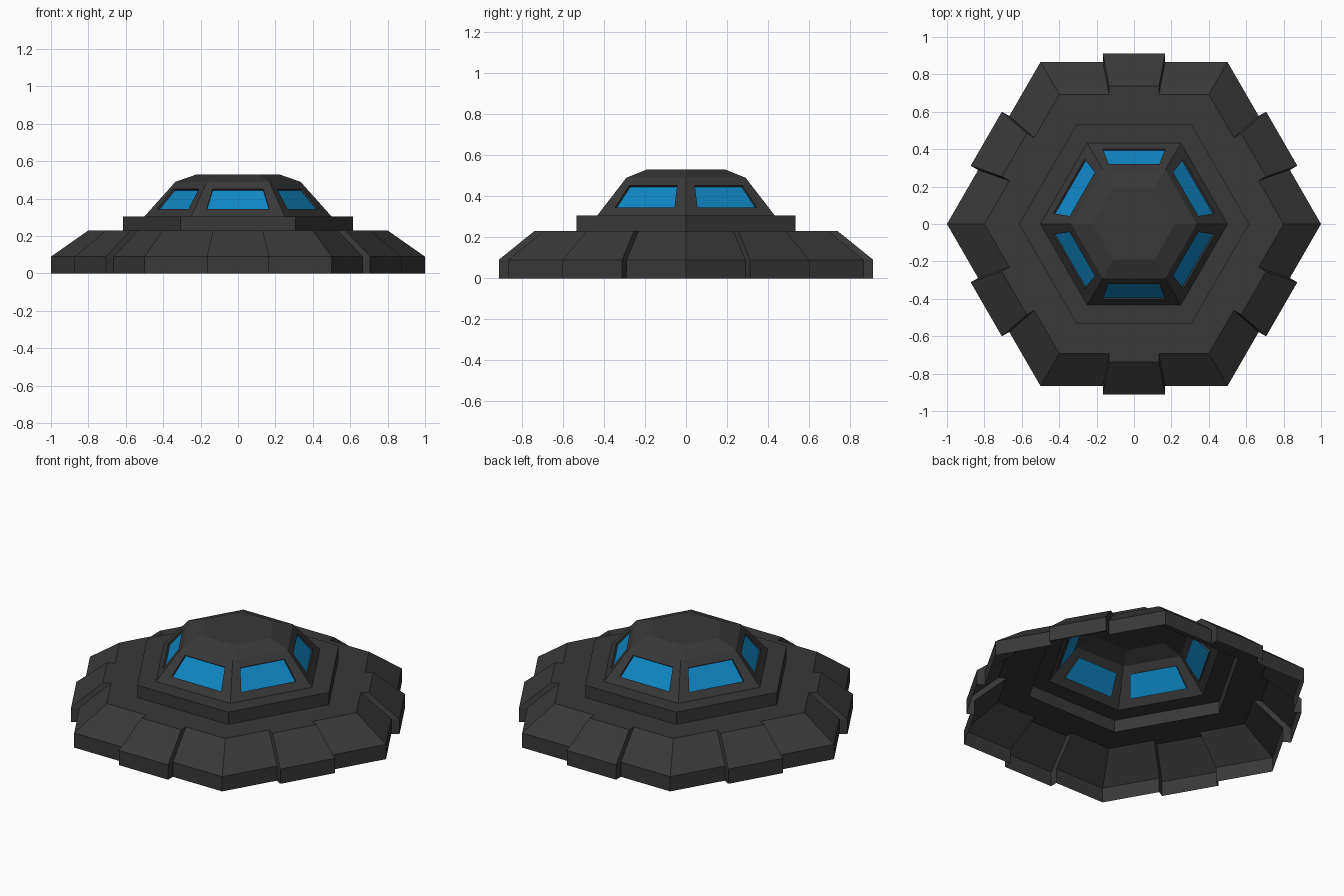
import bpy, bmesh, math
from mathutils import Matrix, Vector

old = bpy.data.objects.get("Cube")
if old:
    bpy.data.objects.remove(old)

APO = math.sqrt(3) / 2  # hexagon apothem for a radius of 1


def material(name, color):
    mat = bpy.data.materials.new(name)
    mat.use_nodes = True
    mat.diffuse_color = (*color, 1)
    mat.node_tree.nodes["Principled BSDF"].inputs["Base Color"].default_value = (*color, 1)
    return mat


hull_grey = material("hull grey", (0.04, 0.04, 0.04))
glass_blue = material("glass blue", (0.005, 0.24, 0.55))


def hex_part(name, side_faces, mat, cap=None):
    """Repeat one side's faces, given as (along, outward, up), around six sides."""
    bm = bmesh.new()
    for k in range(6):
        turn = Matrix.Rotation(k * math.pi / 3, 3, 'Z')
        for face in side_faces:
            bm.faces.new([bm.verts.new(turn @ Vector(p)) for p in face])
    if cap:
        r, z = cap
        bm.faces.new([bm.verts.new((r * math.cos(k * math.pi / 3),
                                    r * math.sin(k * math.pi / 3), z)) for k in range(6)])
    bmesh.ops.remove_doubles(bm, verts=bm.verts, dist=0.0005)
    mesh = bpy.data.meshes.new(name)
    bm.to_mesh(mesh)
    bm.free()
    mesh.materials.append(mat)
    obj = bpy.data.objects.new(name, mesh)
    bpy.context.collection.objects.link(obj)
    return obj


def at(r, z, t=1.0, out=0.0):
    """Point on a hexagon side; t runs from -1 to 1 between its corners."""
    return (t * r / 2, r * APO + out, z)


def strip(lo, hi, left=1.0, right=-1.0, out=0.0):
    return [at(*lo, left, out), at(*lo, right, out), at(*hi, right, out), at(*hi, left, out)]


def bands(profile):
    return [strip(a, b) for a, b in zip(profile, profile[1:])]


# Skirt: open shell with a raised panel in the middle third of each side
T, RAISE = 1 / 3, 0.046
foot, rim, brow, deck = (1.0, 0), (1.0, 0.09), (0.8, 0.23), (0.615, 0.23)
skirt = [strip(brow, deck)]
for lo, hi in ((foot, rim), (rim, brow)):
    skirt += [strip(lo, hi, 1, T), strip(lo, hi, -T, -1), strip(lo, hi, T, -T, RAISE)]
    side = [at(*lo, T), at(*lo, T, RAISE), at(*hi, T, RAISE), at(*hi, T)]
    skirt += [side, [(-u, d, z) for u, d, z in reversed(side)]]
skirt.append([at(*brow, T, RAISE), at(*brow, -T, RAISE), at(*brow, -T), at(*brow, T)])
hex_part("skirt", skirt, hull_grey)

# Collar between skirt and cabin
hex_part("collar", bands([deck, (0.615, 0.305), (0.5, 0.305)]), hull_grey)

# Cabin with recessed window openings
base, top = Vector((0.5, 0.305)), Vector((0.335, 0.49))
outer = strip(base, top)


def on_wall(u, z):
    r = base.lerp(top, (z - base.y) / (top.y - base.y)).x
    return Vector((u, r * APO, z))


opening = [on_wall(0.167, 0.345), on_wall(-0.167, 0.345),
           on_wall(-0.135, 0.452), on_wall(0.135, 0.452)]
inward = Vector((0, -0.79, -0.61)) * 0.012
pane = [p + inward for p in opening]
cabin = bands([top, (0.22, 0.53)])
for a, b in ((outer, opening), (opening, pane)):
    for i in range(4):
        j = (i + 1) % 4
        cabin.append([a[i], a[j], b[j], b[i]])
hex_part("cabin", cabin, hull_grey, cap=(0.22, 0.53))

# Window panes
hex_part("windows", [pane], glass_blue)
